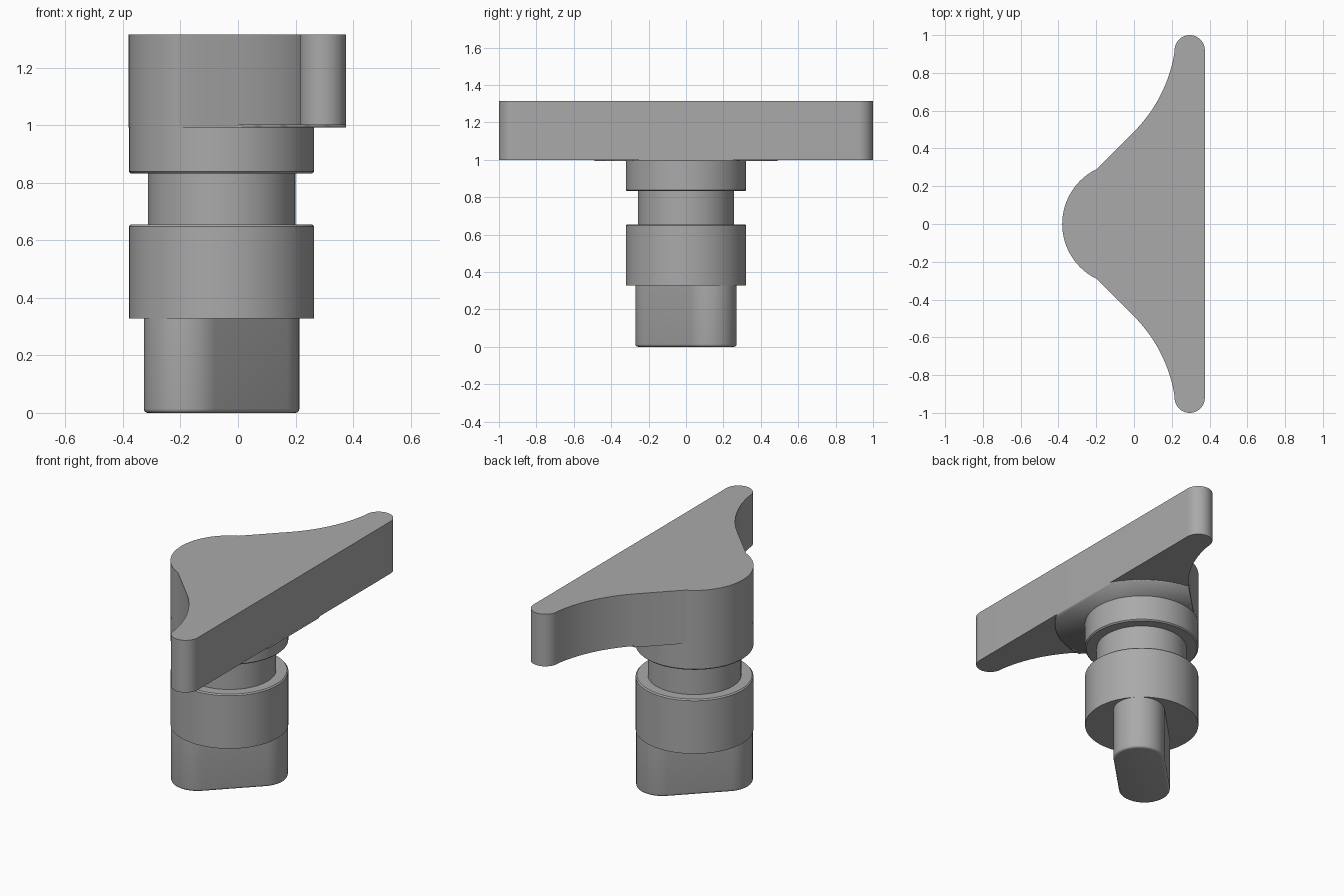
import bpy, bmesh, math
from mathutils import Vector

if "Cube" in bpy.data.objects:
    bpy.data.objects.remove(bpy.data.objects["Cube"])

AXIS = -0.057   # x of the round body's axis
grey = bpy.data.materials.new("grey plastic")
grey.diffuse_color = (0.4, 0.4, 0.4, 1)
grey.use_nodes = True
grey.node_tree.nodes["Principled BSDF"].inputs["Base Color"].default_value = grey.diffuse_color


def finish(bm, name):
    bmesh.ops.recalc_face_normals(bm, faces=bm.faces)
    me = bpy.data.meshes.new(name)
    bm.to_mesh(me)
    bm.free()
    ob = bpy.data.objects.new(name, me)
    bpy.context.collection.objects.link(ob)
    me.materials.append(grey)
    bpy.ops.object.select_all(action='DESELECT')
    bpy.context.view_layer.objects.active = ob
    ob.select_set(True)
    bpy.ops.object.shade_smooth_by_angle(angle=math.radians(25))
    return ob


def arc(cx, cy, r, a0, a1, n):
    return [(cx + r * math.cos(math.radians(a0 + (a1 - a0) * i / n)),
             cy + r * math.sin(math.radians(a0 + (a1 - a0) * i / n))) for i in range(n + 1)]


def prism(name, outline, z0, z1):
    bm = bmesh.new()
    face = bm.faces.new([bm.verts.new((x, y, z0)) for x, y in outline])
    ext = bmesh.ops.extrude_face_region(bm, geom=[face])
    tops = [v for v in ext["geom"] if isinstance(v, bmesh.types.BMVert)]
    bmesh.ops.translate(bm, verts=tops, vec=(0, 0, z1 - z0))
    return finish(bm, name)


def lathe(name, profile, n=96):
    bm = bmesh.new()
    rings = [[bm.verts.new((AXIS + x, y, z)) for x, y in arc(0, 0, r, 0, 360 - 360 / n, n - 1)]
             for r, z in profile]
    for a, b in zip(rings, rings[1:]):
        for i in range(n):
            j = (i + 1) % n
            bm.faces.new((a[i], a[j], b[j], b[i]))
    bm.faces.new(rings[0])
    bm.faces.new(rings[-1])
    return finish(bm, name)


# Handle outline: upper half from the tip to the rounded nose, then mirrored
half = (arc(0.295, 0.92, 0.08, 0, 172.5, 24)
        + arc(-0.542, 1.03, 0.766, -7.5, -45, 20)[1:]
        + arc(AXIS, 0, 0.323, 116, 180, 24))
outline = half + [(x, -y) for x, y in reversed(half[:-1])]
prism("handle", outline, 1.0, 1.315)

# Thin round boss under the handle, trimmed to the handle outline
boss = prism("handle_boss", outline, 0.992, 1.002)
cutter = lathe("boss_cutter", [(0.493, 0.9), (0.493, 1.1)], 128)
cutter.hide_render = True
cutter.hide_viewport = True
trim = boss.modifiers.new("trim", 'BOOLEAN')
trim.operation = 'INTERSECT'
trim.solver = 'EXACT'
trim.object = cutter

# Round body with a neck groove
lathe("body", [(0.322, 0.328), (0.322, 0.648), (0.315, 0.655), (0.256, 0.655),
               (0.256, 0.832), (0.315, 0.832), (0.322, 0.839), (0.322, 0.996)])

# Oblong stem turned 45 degrees, with a softened lower edge
R, HALF, SOFT = 0.145, 0.177, 0.014


def stadium(r):
    pts = arc(HALF, 0, r, -90, 90, 24) + arc(-HALF, 0, r, 90, 270, 24)
    c = math.sqrt(0.5)
    return [(AXIS + c * (x - y), c * (x + y)) for x, y in pts]


bm = bmesh.new()
levels = [(R - SOFT * (1 - math.sin(t)), SOFT * (1 - math.cos(t)))
          for t in (math.radians(a) for a in (0, 22.5, 45, 67.5, 90))] + [(R, 0.33)]
rings = [[bm.verts.new((x, y, z)) for x, y in stadium(r)] for r, z in levels]
for a, b in zip(rings, rings[1:]):
    for i in range(len(a)):
        j = (i + 1) % len(a)
        bm.faces.new((a[i], a[j], b[j], b[i]))
bm.faces.new(rings[0])
bm.faces.new(rings[-1])
finish(bm, "stem")
